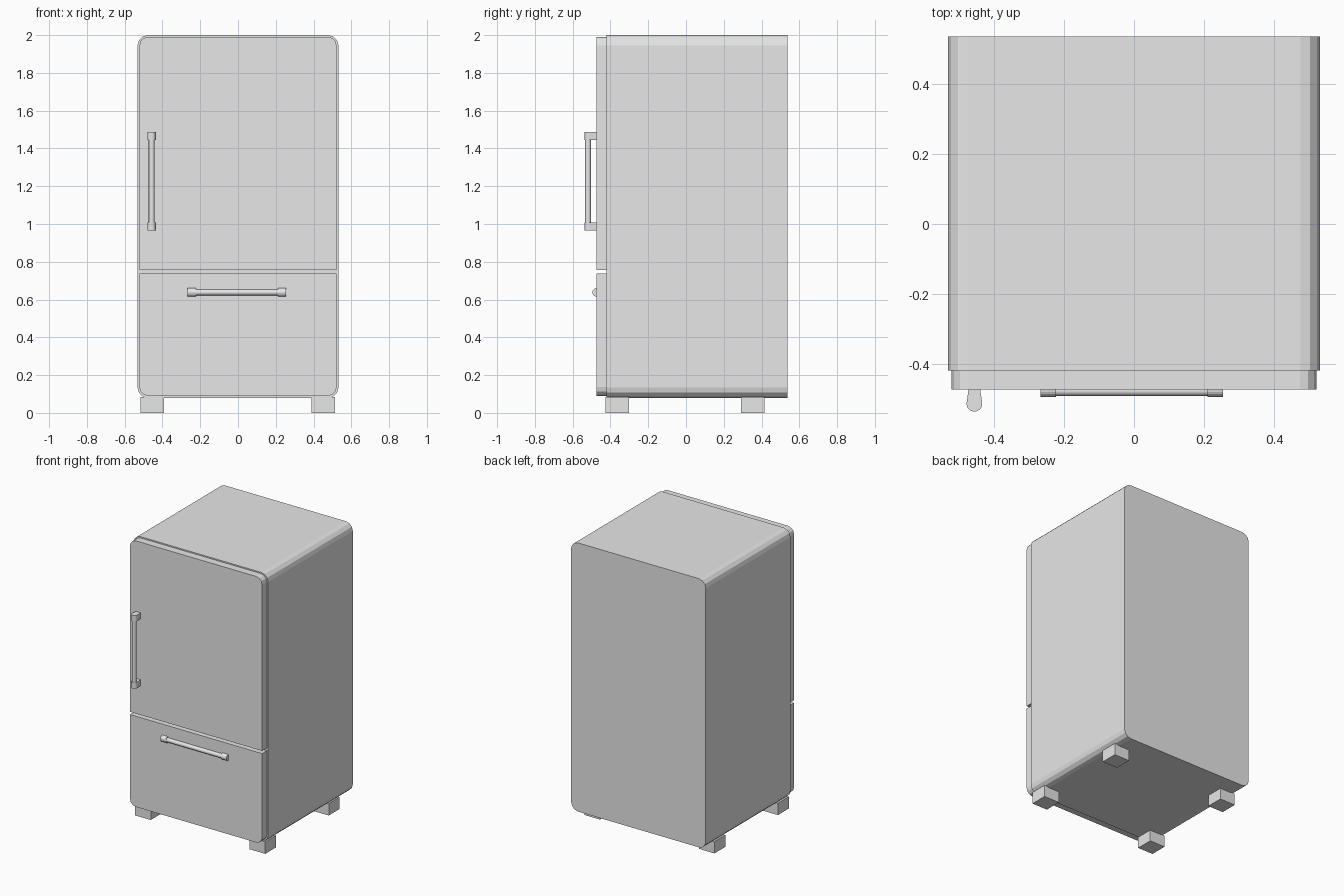
import bpy, bmesh
from math import sin, cos, pi

default_cube = bpy.data.objects.get("Cube")
if default_cube:
    bpy.data.objects.remove(default_cube, do_unlink=True)

grey = bpy.data.materials.new("light_grey")
grey.use_nodes = True
grey.diffuse_color = (0.8, 0.8, 0.8, 1)
grey.node_tree.nodes["Principled BSDF"].inputs["Base Color"].default_value = (0.8, 0.8, 0.8, 1)


def prism(name, outline, axis, start, end):
    """Extrude a 2D outline along an axis; the outline fills the other two axes in order."""
    def place(p, d):
        co = list(p)
        co.insert("xyz".index(axis), d)
        return co
    bm = bmesh.new()
    face = bm.faces.new([bm.verts.new(place(p, start)) for p in outline])
    new = bmesh.ops.extrude_face_region(bm, geom=[face])["geom"]
    shift = place((0, 0), end - start)
    bmesh.ops.translate(bm, vec=shift, verts=[v for v in new if isinstance(v, bmesh.types.BMVert)])
    bmesh.ops.recalc_face_normals(bm, faces=bm.faces[:])
    mesh = bpy.data.meshes.new(name)
    bm.to_mesh(mesh)
    bm.free()
    mesh.materials.append(grey)
    obj = bpy.data.objects.new(name, mesh)
    bpy.context.collection.objects.link(obj)
    return obj


def arc(cx, cy, r, a0, a1, steps):
    return [(cx + r * cos(a0 + (a1 - a0) * i / steps),
             cy + r * sin(a0 + (a1 - a0) * i / steps)) for i in range(steps + 1)]


def panel(half, low, high, r, round_top=True, round_bottom=True):
    """Rectangle outline with optional rounded top or bottom corners."""
    top = (arc(half - r, high - r, r, 0, pi / 2, 3) + arc(r - half, high - r, r, pi / 2, pi, 3)
           if round_top else [(half, high), (-half, high)])
    bottom = (arc(r - half, low + r, r, pi, 1.5 * pi, 3) + arc(half - r, low + r, r, 1.5 * pi, 2 * pi, 3)
              if round_bottom else [(-half, low), (half, low)])
    return top + bottom


# Cabinet and the two door fronts
prism("cabinet", panel(0.532, 0.08, 2.0, 0.055), "y", -0.42, 0.537)
prism("upper_door", panel(0.522, 0.757, 1.991, 0.047, round_bottom=False), "y", -0.474, -0.42)
prism("lower_drawer", panel(0.522, 0.09, 0.738, 0.047, round_top=False), "y", -0.474, -0.42)


def handle(name, axis, across, y, start, end, bracket=0.044):
    """Round bar held between two rounded-nose brackets."""
    nose = arc(across, y, 0.0225, pi, 2 * pi, 10)
    nose += [(across + 0.017, y + 0.04), (across - 0.017, y + 0.04)]
    rod = arc(across, y - 0.004, 0.0155, 0, 2 * pi, 16)[:-1]
    if axis == "x":      # outlines run (y, z) here
        nose, rod = [[(b, a) for a, b in pts] for pts in (nose, rod)]
    prism(name + "_bracket_a", nose, axis, start, start + bracket)
    prism(name + "_bracket_b", nose, axis, end - bracket, end)
    bar = prism(name + "_bar", rod, axis, start + bracket / 2, end - bracket / 2)
    bar.data.polygons.foreach_set("use_smooth", [len(p.vertices) == 4 for p in bar.data.polygons])


handle("door_handle", "z", -0.457, -0.5145, 0.965, 1.488)
handle("drawer_handle", "x", 0.638, -0.4735, -0.267, 0.255)

# Feet
for side, x in (("left", 0.39), ("right", -0.515)):
    for end, y in (("front", -0.425), ("back", 0.292)):
        w = 0.123
        prism(f"{end}_{side}_foot", [(x, y), (x + w, y), (x + w, y + w), (x, y + w)], "z", 0, 0.085)
